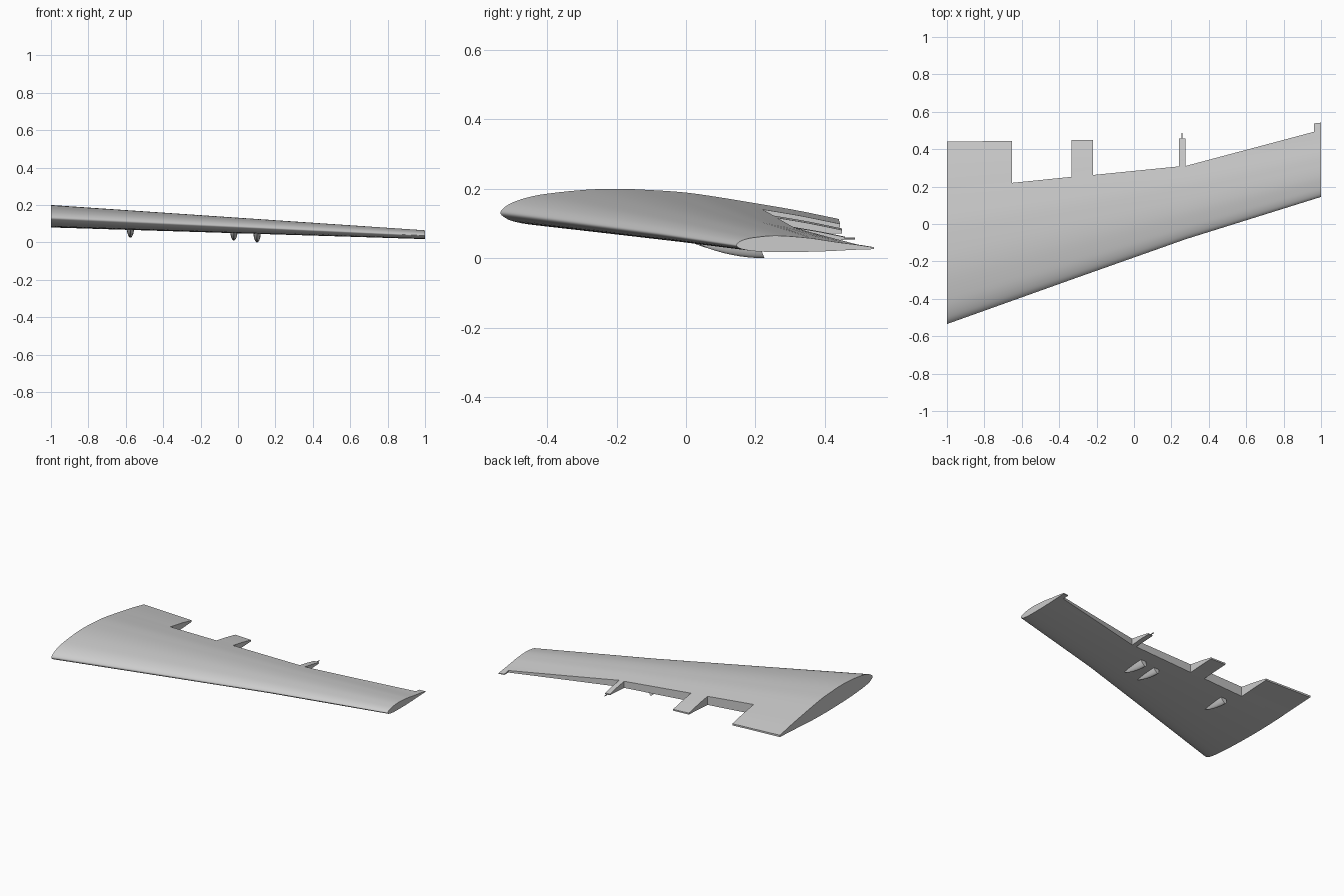
import bpy, bmesh
from mathutils import Vector
from math import sin, cos, pi

if "Cube" in bpy.data.objects:
    bpy.data.objects.remove(bpy.data.objects["Cube"])

# Chord fractions and heights of the root and tip sections (trailing edge -> nose -> trailing edge)
T = [1, .87, .75, .65, .55, .45, .35, .25, .14, .08, .035, .01,
     0, .01, .035, .08, .14, .25, .45, .65, .85, 1]
ROOT = [.113, .139, .159, .175, .189, .196, .200, .197, .186, .175, .160, .145,
        .131, .119, .107, .098, .092, .085, .080, .083, .094, .101]
TIP = [.031, .039, .045, .051, .057, .061, .064, .0645, .060, .056, .050, .043,
       .037, .032, .027, .023, .020, .018, .018, .020, .024, .026]
# Planform stations: x, leading edge y, trailing edge y
STATIONS = [(-1, -.535, .44), (-.3, -.285, .449), (.28, -.08, .458), (1, .145, .542)]


def smooth_line(points, n=3):
    """Catmull-Rom through an open list of points."""
    p = [points[0]] + points + [points[-1]]
    out = []
    for a, b, c, d in zip(p, p[1:], p[2:], p[3:]):
        for i in range(n):
            t = i / n
            out.append(.5 * (2 * b + (c - a) * t + (2 * a - 5 * b + 4 * c - d) * t * t
                             + (3 * b - a - 3 * c + d) * t ** 3))
    return out + [points[-1]]


def loft(name, rings):
    """Closed solid through rings with equal point counts."""
    bm = bmesh.new()
    vs = [[bm.verts.new(p) for p in r] for r in rings]
    n = len(vs[0])
    for r, s in zip(vs, vs[1:]):
        for i in range(n):
            j = (i + 1) % n
            bm.faces.new((r[i], r[j], s[j], s[i]))
    bm.faces.new(vs[0])
    bm.faces.new(vs[-1])
    bmesh.ops.recalc_face_normals(bm, faces=bm.faces)
    me = bpy.data.meshes.new(name)
    bm.to_mesh(me)
    bm.free()
    ob = bpy.data.objects.new(name, me)
    bpy.context.collection.objects.link(ob)
    return ob


def smooth(ob, angle=.6):
    bpy.ops.object.select_all(action='DESELECT')
    ob.select_set(True)
    bpy.context.view_layer.objects.active = ob
    bpy.ops.object.shade_smooth_by_angle(angle=angle)


def section(x, y0, y1):
    f = (x + 1) / 2
    return smooth_line([Vector((x, y0 + t * (y1 - y0), a + (b - a) * f))
                        for t, a, b in zip(T, ROOT, TIP)])


# Wing panel
wing = loft("wing", [section(*s) for s in STATIONS])

# Flap and aileron bays cut from the trailing edge
BAYS = [(-.652, .22, -.335, .252), (-.22, .262, .24, .308), (.275, .31, .962, .493)]
for xa, ya, xb, yb in BAYS:
    plan = [(xa, ya), (xb, yb), (xb, .8), (xa, .8)]
    cutter = loft("bay_cutter", [[(x, y, z) for x, y in plan] for z in (-.5, .5)])
    cutter.hide_render = True
    mod = wing.modifiers.new("bay", 'BOOLEAN')
    mod.operation = 'DIFFERENCE'
    mod.solver = 'EXACT'
    mod.object = cutter
    bpy.context.view_layer.objects.active = wing
    bpy.ops.object.modifier_apply(modifier=mod.name)
    bpy.data.objects.remove(cutter)
smooth(wing)

# Track fairings under the wing: rounded nose, blunt slanted back
for k, (x, y_end, z_low) in enumerate([(-.575, .16, .026), (-.022, .195, .010), (.102, .226, 0)]):
    rings = []
    for i in range(9):
        t = .02 + .98 * i / 8
        g = sin(t * pi / 2) ** .8
        top, depth = z_low + .058, .016 + .042 * g
        ring = []
        for j in range(13):
            a = pi * j / 12
            drop = depth * sin(a)
            ring.append((x + .02 * g * cos(a),
                         y_end - .19 * (1 - t) - .022 * t * (1 - drop / .058), top - drop))
        rings.append(ring)
    smooth(loft("track_fairing_%d" % (k + 1), rings))

# Thin discharge mast behind the narrow trailing-edge block
bpy.ops.mesh.primitive_cylinder_add(vertices=8, radius=.003, depth=.05,
                                    location=(.257, .462, .057), rotation=(pi / 2, 0, 0))
bpy.context.object.name = "discharge_mast"
